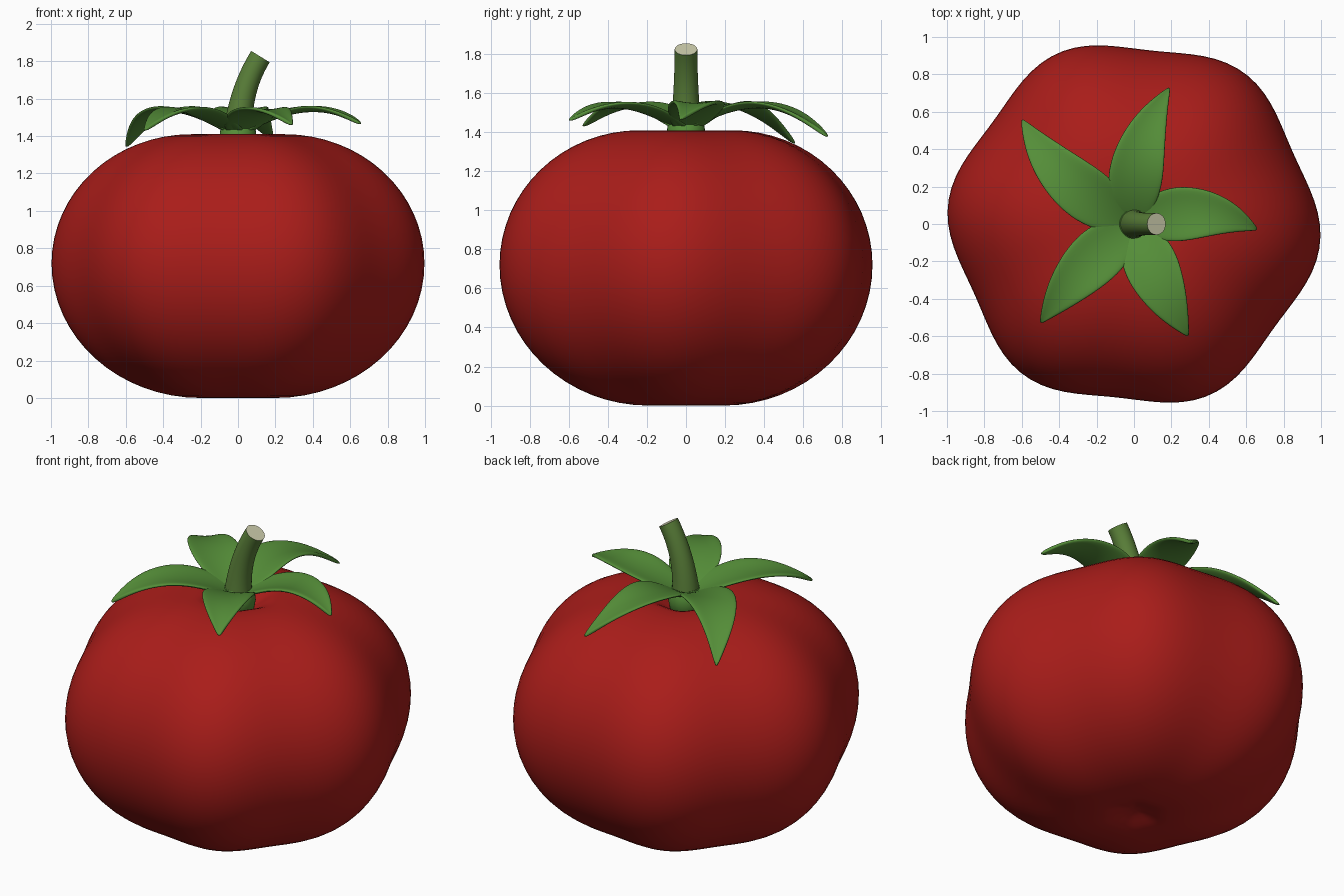
import bpy, bmesh, math
from mathutils import Vector

if "Cube" in bpy.data.objects:
    bpy.data.objects.remove(bpy.data.objects["Cube"])


def material(name, rgb):
    m = bpy.data.materials.new(name)
    m.diffuse_color = (*rgb, 1)
    m.use_nodes = True
    m.node_tree.nodes["Principled BSDF"].inputs["Base Color"].default_value = m.diffuse_color
    return m


RED = material("red_skin", (0.40, 0.012, 0.010))
GREEN = material("leaf_green", (0.09, 0.27, 0.04))
STEM = material("stem_green", (0.10, 0.21, 0.04))
PALE = material("cut_end", (0.62, 0.62, 0.42))


def loft(name, rows, mats, closed=True, caps=False, angle=40):
    """Skin a list of equally long point rows."""
    bm = bmesh.new()
    vr = [[bm.verts.new(p) for p in row] for row in rows]
    n = len(rows[0])
    for a, b in zip(vr, vr[1:]):
        for i in range(n if closed else n - 1):
            j = (i + 1) % n
            bm.faces.new((a[i], a[j], b[j], b[i]))
    if caps:
        bm.faces.new(vr[0][::-1])
        bm.faces.new(vr[-1]).material_index = len(mats) - 1
    bmesh.ops.remove_doubles(bm, verts=bm.verts, dist=1e-5)
    bmesh.ops.recalc_face_normals(bm, faces=bm.faces)
    me = bpy.data.meshes.new(name)
    bm.to_mesh(me)
    bm.free()
    for m in mats:
        me.materials.append(m)
    ob = bpy.data.objects.new(name, me)
    bpy.context.collection.objects.link(ob)
    bpy.ops.object.select_all(action='DESELECT')
    ob.select_set(True)
    bpy.context.view_layer.objects.active = ob
    bpy.ops.object.shade_smooth_by_angle(angle=math.radians(angle))
    return ob


def bezier(a, b, c, t):
    return a * (1 - t) ** 2 + b * 2 * t * (1 - t) + c * t * t


# Fruit: profile with dimpled top and bottom, six soft lobes around
profile = []
for i in range(6):
    t = i / 6
    profile.append((0.2 * t, 0.02 * (1 + math.cos(math.pi * t))))
for i in range(17):
    a = math.pi / 2 * i / 16
    profile.append((0.2 + 0.8 * math.sin(a), 0.72 - 0.72 * math.cos(a)))
for i in range(1, 17):
    a = math.pi / 2 * i / 16
    profile.append((0.25 + 0.75 * math.cos(a), 0.72 + 0.69 * math.sin(a)))
for i in range(1, 9):
    t = 1 - i / 8
    profile.append((0.25 * t, 1.41 - 0.055 * (1 + math.cos(math.pi * t))))

SIDES = 96
rows = []
for r, z in profile:
    row = []
    for k in range(SIDES):
        a = 2 * math.pi * k / SIDES
        s = r * (0.966 + 0.034 * math.cos(6 * (a + math.radians(6))))
        row.append((s * math.cos(a), s * math.sin(a), z))
    rows.append(row)
loft("fruit", rows, [RED], angle=80)

# Sepals: curved, slightly cupped leaves (control point, tip)
WIDTHS = [0.07, 0.125, 0.15, 0.145, 0.125, 0.095, 0.055, 0.006]
SEPALS = [
    ((0.38, 0.13, 1.66), (0.66, -0.03, 1.465)),
    ((-0.03, 0.40, 1.70), (0.19, 0.73, 1.375)),
    ((-0.43, 0.22, 1.72), (-0.60, 0.56, 1.34)),
    ((-0.32, -0.25, 1.67), (-0.50, -0.53, 1.43)),
    ((0.13, -0.34, 1.65), (0.29, -0.60, 1.46)),
]
for n, (ctrl, tip) in enumerate(SEPALS, 1):
    a, b, c = Vector((0, 0, 1.41)), Vector(ctrl), Vector(tip)
    rows = []
    for k, w in enumerate(WIDTHS):
        t = k / (len(WIDTHS) - 1)
        p = bezier(a, b, c, t)
        d = (b - a) * (1 - t) + (c - b) * t
        side = Vector((-d.y, d.x, 0)).normalized()
        rows.append([p + side * w * u + Vector((0, 0, 0.16 * w * (u * u - 0.5)))
                     for u in (-1, -0.5, 0, 0.5, 1)])
    ob = loft(f"sepal_{n}", rows, [GREEN], closed=False, angle=80)
    sol = ob.modifiers.new("thickness", 'SOLIDIFY')
    sol.thickness, sol.offset = 0.022, 0
    sub = ob.modifiers.new("smooth", 'SUBSURF')
    sub.levels = sub.render_levels = 2

# Calyx base: small knob joining sepals and stem in the dimple
knob = [(0.06, 1.29), (0.09, 1.33), (0.10, 1.38), (0.095, 1.43), (0.075, 1.46)]
loft("calyx_base", [[(r * math.cos(math.tau * k / 32), r * math.sin(math.tau * k / 32), z)
                     for k in range(32)] for r, z in knob], [GREEN], caps=True)

# Stem: tapering tube leaning to +x with a pale cut end
a, b, c = Vector((0, 0, 1.38)), Vector((0, 0, 1.63)), Vector((0.12, 0, 1.825))
rows = []
for i in range(15):
    t = i / 14
    p = bezier(a, b, c, t)
    d = ((b - a) * (1 - t) + (c - b) * t).normalized()
    u = Vector((0, 1, 0))
    v = u.cross(d)
    r = 0.058 + 0.024 * (1 - t) ** 2
    rows.append([p + r * (v * math.cos(math.tau * k / 32) + u * math.sin(math.tau * k / 32))
                 for k in range(32)])
loft("stem", rows, [STEM, PALE], caps=True)
